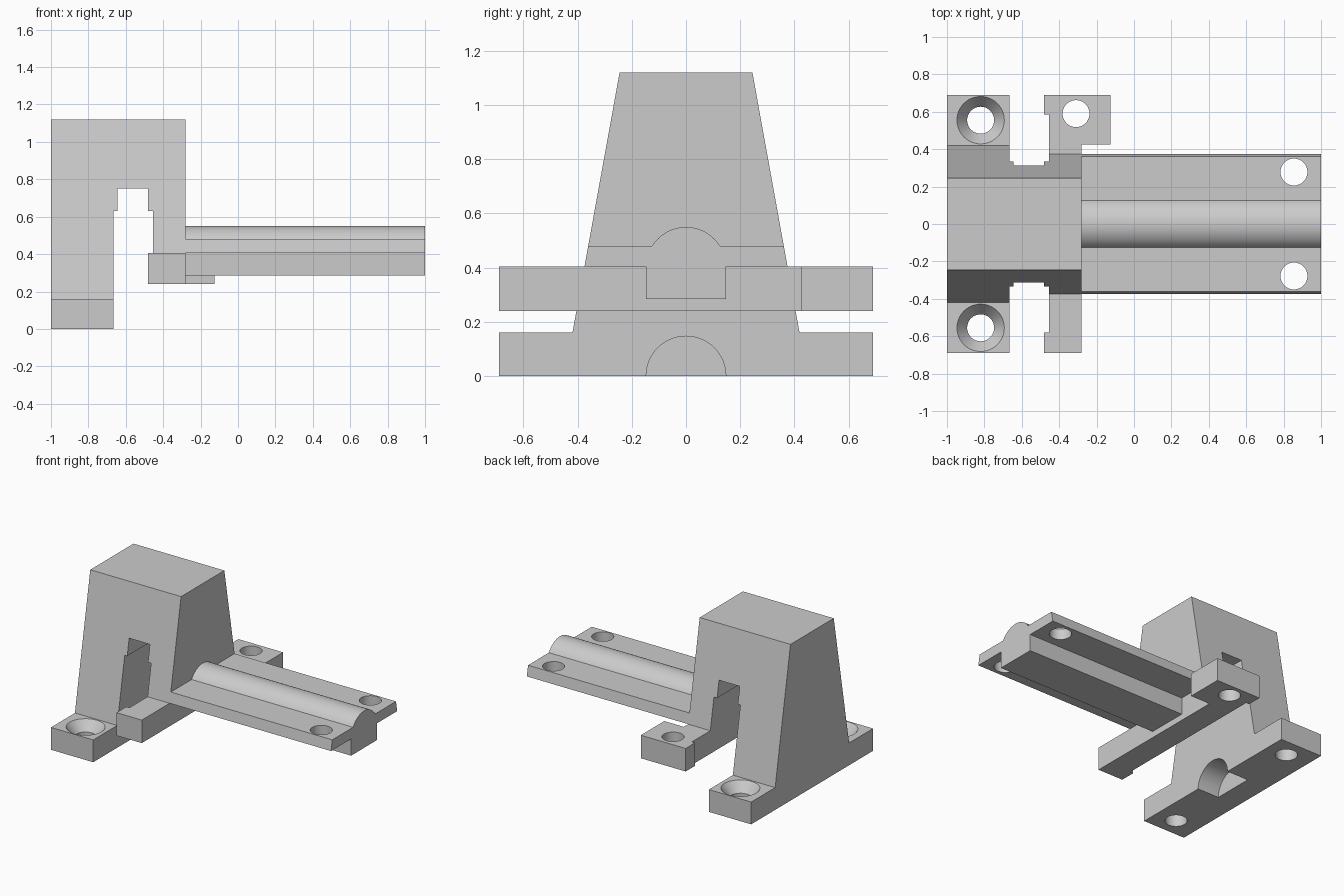
import bpy, bmesh, math
from mathutils import Matrix

cube = bpy.data.objects.get("Cube")
if cube:
    bpy.data.objects.remove(cube, do_unlink=True)

grey = bpy.data.materials.new("light grey")
grey.use_nodes = True
grey.diffuse_color = (0.6, 0.6, 0.6, 1)
grey.node_tree.nodes["Principled BSDF"].inputs["Base Color"].default_value = (0.6, 0.6, 0.6, 1)

HOLE, ROUND = 0.072, 0.147
FACE_X = -0.28          # wall where the arm meets the tower
BAR_Z = (0.24, 0.405)


def half_depth(z):
    """Half depth of the tapered body at height z."""
    return 0.245 + (1.12 - z) * 0.181


def make_object(name, bm):
    bmesh.ops.recalc_face_normals(bm, faces=bm.faces)
    mesh = bpy.data.meshes.new(name)
    bm.to_mesh(mesh)
    bm.free()
    mesh.materials.append(grey)
    obj = bpy.data.objects.new(name, mesh)
    bpy.context.collection.objects.link(obj)
    return obj


def prism(name, outline, place, start, end):
    """Join two copies of an outline, placed by place(a, b, t)."""
    bm = bmesh.new()
    rings = [[bm.verts.new(place(a, b, t)) for a, b in outline] for t in (start, end)]
    n = len(outline)
    for ring in rings:
        bm.faces.new(ring)
    for i in range(n):
        j = (i + 1) % n
        bm.faces.new((rings[0][i], rings[0][j], rings[1][j], rings[1][i]))
    return make_object(name, bm)


def cylinder(name, centre, r_low, r_high, depth, along_x=False):
    bm = bmesh.new()
    turn = Matrix.Rotation(math.pi / 2, 4, 'Y') if along_x else Matrix()
    bmesh.ops.create_cone(bm, cap_ends=True, segments=64, radius1=r_low, radius2=r_high,
                          depth=depth, matrix=Matrix.Translation(centre) @ turn)
    return make_object(name, bm)


def finish(obj, cutters=()):
    """Cut the holes, then smooth the round walls."""
    for cutter in cutters:
        cutter.hide_render = True
        mod = obj.modifiers.new("cut", 'BOOLEAN')
        mod.operation, mod.solver, mod.object = 'DIFFERENCE', 'EXACT', cutter
    bpy.context.view_layer.update()
    graph = bpy.context.evaluated_depsgraph_get()
    obj.data = bpy.data.meshes.new_from_object(obj.evaluated_get(graph))
    obj.modifiers.clear()
    for cutter in cutters:
        bpy.data.objects.remove(cutter, do_unlink=True)
    bpy.ops.object.select_all(action='DESELECT')
    obj.select_set(True)
    bpy.context.view_layer.objects.active = obj
    bpy.ops.object.shade_smooth_by_angle(angle=math.radians(30))


# Tapered tower with a stepped slot
tower_outline = [(-1, 0.16), (-1, 1.12), (FACE_X, 1.12), (FACE_X, 0.405),
                 (-0.455, 0.405), (-0.455, 0.63), (-0.48, 0.63), (-0.48, 0.75),
                 (-0.645, 0.75), (-0.645, 0.63), (-0.665, 0.63), (-0.665, 0.16)]
finish(prism("tower", tower_outline, lambda x, z, s: (x, s * half_depth(z), z), -1, 1))

# Base foot with countersunk holes and a blind round groove underneath
foot = prism("base_foot", [(-1, -0.69), (-0.665, -0.69), (-0.665, 0.69), (-1, 0.69)],
             lambda x, y, z: (x, y, z), 0, 0.16)
cuts = [cylinder("groove_cutter", (-0.665, 0, 0), ROUND, ROUND, 0.34, True)]
for side in (-1, 1):
    y = side * 0.555
    cuts.append(cylinder("hole_cutter", (-0.82, y, 0.08), HOLE, HOLE, 0.4))
    cuts.append(cylinder("sink_cutter", (-0.82, y, 0.14), HOLE, 0.15, 0.1))
finish(foot, cuts)

# Cross bar with end lips and a drilled ear at the back
bar_outline = [(-0.48, -0.69), (FACE_X, -0.69), (FACE_X, 0.425), (-0.125, 0.425),
               (-0.125, 0.69), (-0.48, 0.69), (-0.48, 0.585), (-0.455, 0.585),
               (-0.455, -0.58), (-0.48, -0.58)]
bar = prism("cross_bar", bar_outline, lambda x, y, z: (x, y, z), *BAR_Z)
finish(bar, [cylinder("hole_cutter", (-0.31, 0.59, 0.32), HOLE, HOLE, 0.4)])

# Arm: plate with a round ridge on top and a square rib below
low, high, rib = 0.405, 0.48, 0.285
edge = math.asin((high - 0.403) / ROUND)
arc = [edge + (math.pi - 2 * edge) * i / 24 for i in range(25)]
ridge = [(ROUND * math.cos(a), 0.403 + ROUND * math.sin(a)) for a in arc]
arm_outline = ([(-ROUND, rib), (ROUND, rib), (ROUND, low), (half_depth(low), low),
                (half_depth(high), high)] + ridge +
               [(-half_depth(high), high), (-half_depth(low), low), (-ROUND, low)])
arm = prism("arm", arm_outline, lambda y, z, x: (x, y, z), FACE_X, 1)
finish(arm, [cylinder("hole_cutter", (0.855, s * 0.278, 0.44), HOLE, HOLE, 0.4) for s in (-1, 1)])
